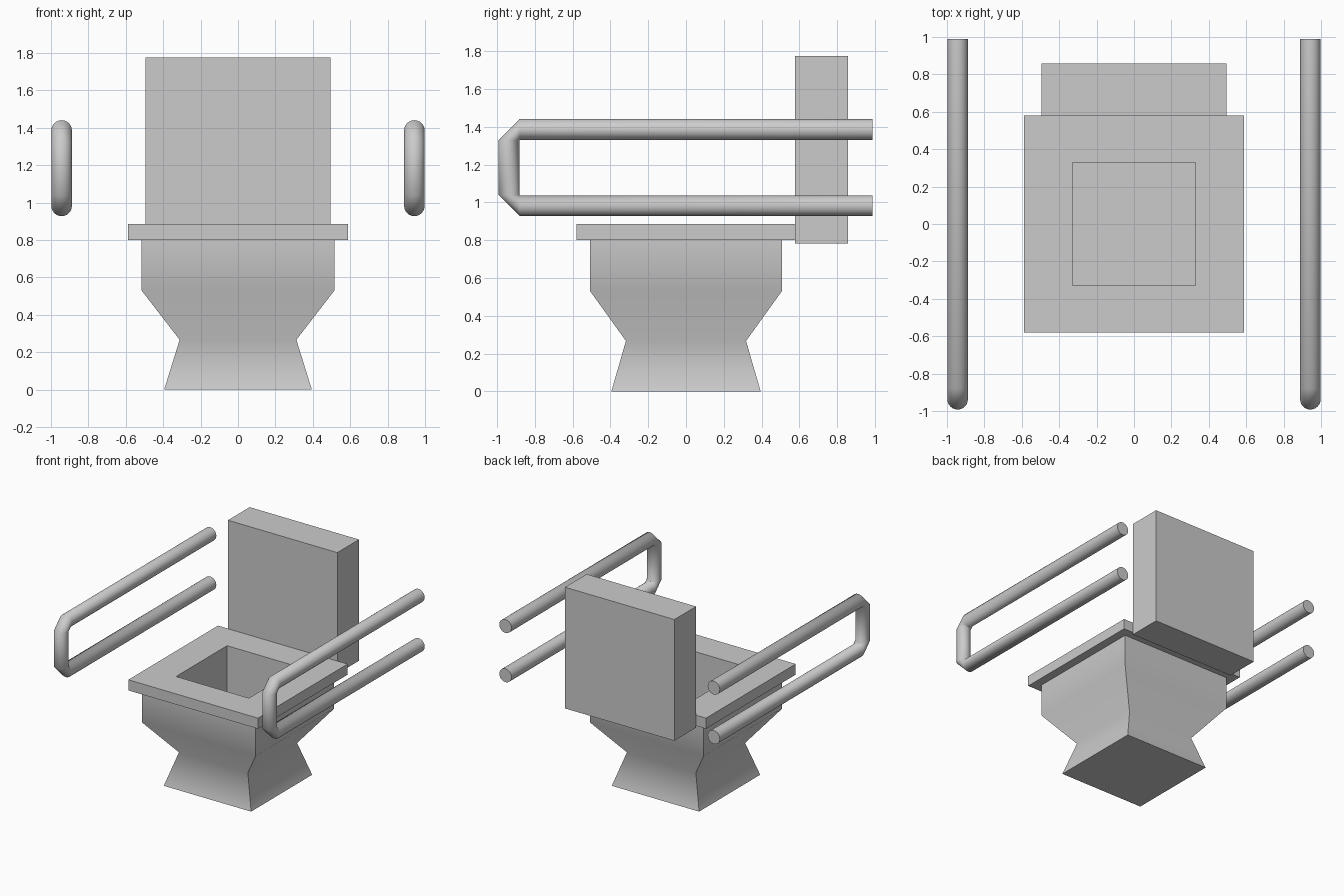
import bpy, bmesh, math
from mathutils import Vector

if "Cube" in bpy.data.objects:
    bpy.data.objects.remove(bpy.data.objects["Cube"])


def make_object(name, bm, angle=None):
    bmesh.ops.recalc_face_normals(bm, faces=bm.faces)
    mesh = bpy.data.meshes.new(name)
    bm.to_mesh(mesh)
    bm.free()
    obj = bpy.data.objects.new(name, mesh)
    bpy.context.collection.objects.link(obj)
    if angle:
        bpy.ops.object.select_all(action='DESELECT')
        obj.select_set(True)
        bpy.context.view_layer.objects.active = obj
        bpy.ops.object.shade_smooth_by_angle(angle=math.radians(angle))
    return obj


def loft(name, rings, closed=False, angle=None):
    """Skin a list of point rings; cap the ends unless the skin closes on itself."""
    bm = bmesh.new()
    loops = [[bm.verts.new(p) for p in ring] for ring in rings]
    pairs = list(zip(loops, loops[1:]))
    if closed:
        pairs.append((loops[-1], loops[0]))
    for a, b in pairs:
        n = len(a)
        for i in range(n):
            j = (i + 1) % n
            bm.faces.new((a[i], a[j], b[j], b[i]))
    if not closed:
        bm.faces.new(loops[0])
        bm.faces.new(loops[-1])
    return make_object(name, bm, angle)


def rect(hx, hy, z, cy=0.0):
    return [(sx * hx, cy + sy * hy, z) for sx, sy in ((-1, -1), (1, -1), (1, 1), (-1, 1))]


# Bowl: waisted square pedestal with a square well sunk into it
loft("bowl", [
    rect(0.395, 0.395, 0.0),
    rect(0.312, 0.318, 0.267),
    rect(0.515, 0.507, 0.53),
    rect(0.515, 0.507, 0.80),
    rect(0.33, 0.33, 0.80),
    rect(0.33, 0.33, 0.45),
], angle=60)

# Seat: flat square frame
loft("seat", [
    rect(0.587, 0.58, 0.80),
    rect(0.587, 0.58, 0.887),
    rect(0.33, 0.33, 0.887),
    rect(0.33, 0.33, 0.80),
], closed=True)

# Tank
loft("tank", [rect(0.495, 0.14, 0.783, 0.717), rect(0.495, 0.14, 1.775, 0.717)])

# Grab rail: tube with single-step bends, mirrored to the other side
RADIUS, SIDES, RAIL_X = 0.055, 24, 0.943
BACK, BEND_Y, FRONT = 0.988, -0.88, -0.937
LOW, HIGH = 0.983, 1.386
path = [  # (y, z, ring up direction in the y-z plane)
    (BACK, HIGH, (0, 1)), (BEND_Y, HIGH, (0, 1)),
    (FRONT, HIGH - 0.057, (-1, 0)), (FRONT, LOW + 0.057, (-1, 0)),
    (BEND_Y, LOW, (0, -1)), (BACK, LOW, (0, -1)),
]
rings = []
for y, z, (uy, uz) in path:
    ring = []
    for i in range(SIDES):
        t = math.tau * i / SIDES
        r = RADIUS * math.sin(t)
        ring.append(Vector((RAIL_X + RADIUS * math.cos(t), y + uy * r, z + uz * r)))
    rings.append(ring)
rail = loft("grab_rails", rings, angle=60)
rail.modifiers.new("mirror", 'MIRROR').use_axis = (True, False, False)
